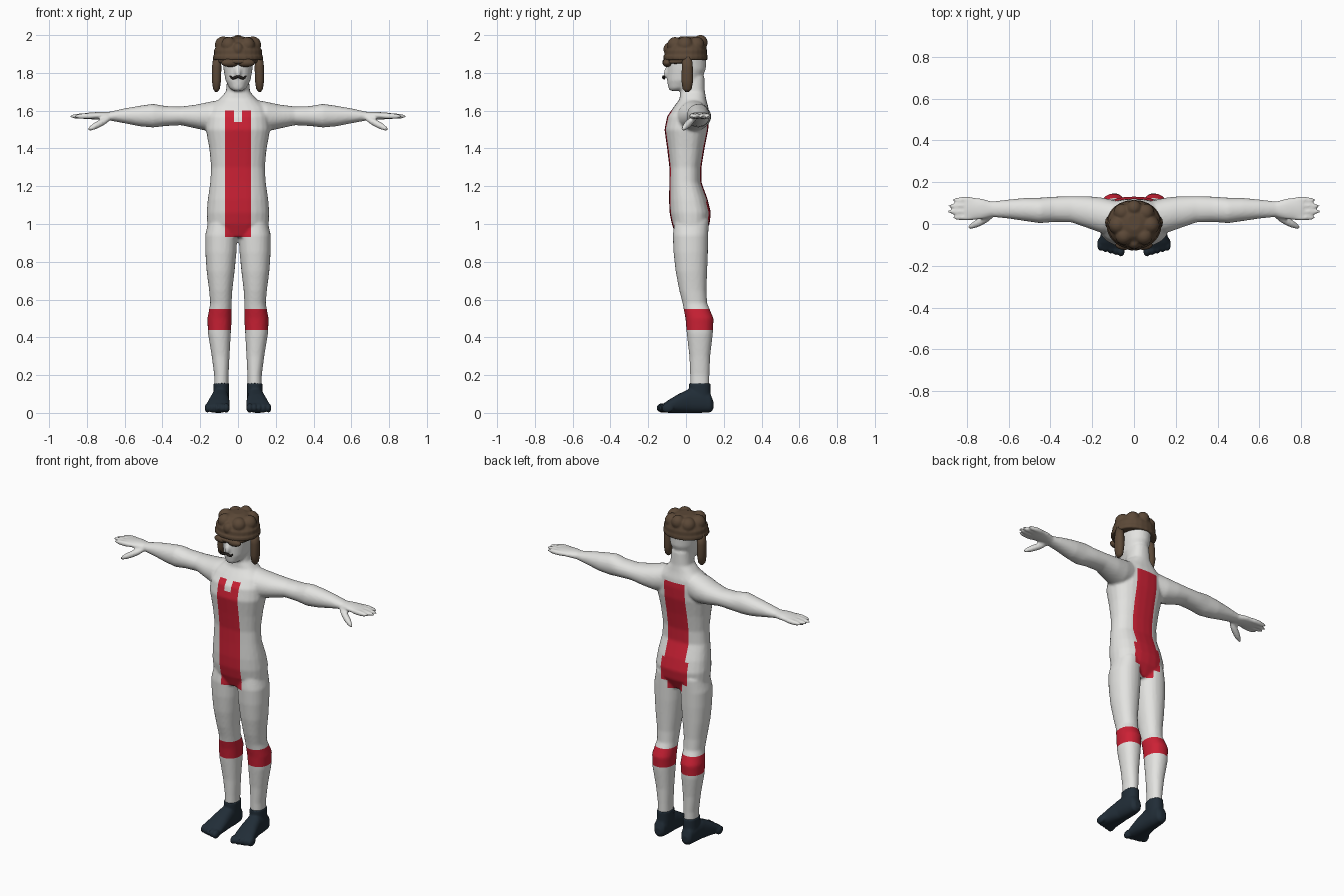
import bpy, bmesh, math
from mathutils import Vector, Matrix

if "Cube" in bpy.data.objects:
    bpy.data.objects.remove(bpy.data.objects["Cube"])


def material(name, rgb):
    m = bpy.data.materials.new(name)
    m.use_nodes = True
    m.diffuse_color = (*rgb, 1)
    m.node_tree.nodes["Principled BSDF"].inputs["Base Color"].default_value = (*rgb, 1)
    return m


white = material("suit white", (0.77, 0.77, 0.75))
red = material("suit red", (0.60, 0.015, 0.035))
navy = material("foot navy", (0.015, 0.026, 0.038))
brown = material("leather brown", (0.105, 0.065, 0.038))
black = material("moustache black", (0.02, 0.017, 0.015))


def loft(bm, axis, rings, side=1, sides=24, power=2.4):
    """Rounded sections along an axis; each ring is position, a min, a max, b min, b max."""
    loops = []
    for t, a0, a1, b0, b1 in rings:
        loop = []
        for i in range(sides):
            ang = math.tau * i / sides
            c, s = math.cos(ang), math.sin(ang)
            a = (a0 + a1) / 2 + (a1 - a0) / 2 * math.copysign(abs(c) ** (2 / power), c)
            b = (b0 + b1) / 2 + (b1 - b0) / 2 * math.copysign(abs(s) ** (2 / power), s)
            co = [a, b]
            co.insert(axis, t)
            loop.append(bm.verts.new((co[0] * side, co[1], co[2])))
        loops.append(loop)
    for lo, hi in zip(loops, loops[1:]):
        for i in range(sides):
            j = (i + 1) % sides
            bm.faces.new((lo[i], lo[j], hi[j], hi[i]))
    bm.faces.new(loops[0])
    bm.faces.new(loops[-1])


def ball(bm, centre, radii, rot=None):
    mat = Matrix.Translation(centre) @ (rot or Matrix()) @ Matrix.Diagonal((*radii, 1))
    bmesh.ops.create_uvsphere(bm, u_segments=16, v_segments=12, radius=1, matrix=mat)


def digit(bm, p, q, r):
    """Long rounded shape from p to q."""
    p, q = Vector(p), Vector(q)
    rot = (q - p).to_track_quat('Z', 'Y').to_matrix().to_4x4()
    ball(bm, (p + q) / 2, (r, r, (q - p).length / 2), rot)


def finish(name, bm, mats, voxel=0, smooth=3):
    """Turn a bmesh into an object, fusing its overlapping parts when a voxel size is given."""
    bmesh.ops.recalc_face_normals(bm, faces=bm.faces)
    mesh = bpy.data.meshes.new(name)
    bm.to_mesh(mesh)
    bm.free()
    ob = bpy.data.objects.new(name, mesh)
    bpy.context.collection.objects.link(ob)
    if voxel:
        fuse = ob.modifiers.new("fuse", 'REMESH')
        fuse.mode, fuse.voxel_size = 'VOXEL', voxel
        soft = ob.modifiers.new("soften", 'SMOOTH')
        soft.factor, soft.iterations = 0.5, smooth
        graph = bpy.context.evaluated_depsgraph_get()
        ob.data = bpy.data.meshes.new_from_object(ob.evaluated_get(graph))
        ob.modifiers.clear()
    ob.data.materials.clear()
    for m in mats:
        ob.data.materials.append(m)
    for p in ob.data.polygons:
        p.use_smooth = True
        p.material_index = 0
    return ob


# Body: torso, head, legs, arms and hands fused into one skin
bm = bmesh.new()
torso = [(.93, .09, -.05, .09), (1, .163, -.075, .125), (1.06, .166, -.087, .132),
         (1.13, .16, -.09, .115), (1.22, .147, -.088, .082), (1.3, .142, -.088, .082),
         (1.4, .152, -.1, .098), (1.5, .17, -.114, .118), (1.57, .165, -.1, .122),
         (1.62, .15, -.065, .118), (1.66, .1, -.035, .107), (1.7, .064, -.03, .1),
         (1.78, .056, -.03, .097)]
head = [(1.705, .025, -.085, -.03), (1.72, .045, -.094, .03), (1.76, .066, -.1, .08),
        (1.82, .077, -.1, .105), (1.88, .082, -.1, .108), (1.94, .07, -.08, .09)]
loft(bm, 2, [(z, -w, w, f, b) for z, w, f, b in torso])
loft(bm, 2, [(z, -w, w, f, b) for z, w, f, b in head], power=2.1)
digit(bm, (0, -.09, 1.84), (0, -.11, 1.775), .016)
leg = [(1.02, .02, .155, -.06, .12), (.94, .004, .174, -.07, .118), (.85, .008, .173, -.066, .116),
       (.75, .018, .166, -.055, .112), (.65, .03, .153, -.036, .108), (.58, .034, .147, -.018, .112),
       (.5, .033, .162, -.003, .146), (.42, .038, .159, .004, .142), (.3, .045, .139, .018, .128),
       (.2, .05, .126, .022, .124), (.1, .052, .126, .024, .122)]
arm = [(.08, -.03, .11, 1.5, 1.66), (.15, -.045, .126, 1.49, 1.647), (.22, -.02, .133, 1.505, 1.632),
       (.3, .008, .133, 1.523, 1.622), (.38, .01, .131, 1.519, 1.624), (.45, .004, .126, 1.511, 1.636),
       (.52, .014, .125, 1.517, 1.626), (.6, .026, .117, 1.533, 1.612), (.68, .034, .108, 1.548, 1.594),
       (.73, .022, .122, 1.553, 1.594), (.81, .015, .132, 1.555, 1.588)]
for side in (1, -1):
    loft(bm, 2, leg, side, power=2.2)
    loft(bm, 0, arm, side, power=2.1)
    for i, tip in enumerate((.87, .895, .89, .87)):
        y = .031 + .028 * i
        digit(bm, (.74 * side, y, 1.572), (tip * side, y, 1.57), .015)
    digit(bm, (.67 * side, .045, 1.565), (.795 * side, -.02, 1.498), .019)
body = finish("body_suit", bm, [white, red], 0.008)


def is_red(c):
    """Calf bands, chest stripe with a collar notch, back stripe and seat."""
    x, z = abs(c.x), c.z
    if .44 < z < .55:
        return True
    if not .93 < z < 1.6:
        return False
    if c.y < .02:
        return x < .07 and not (x < .022 and z > 1.54)
    if z < .98:
        return x < .05
    return x < (.09 if z < 1.12 else .07)


# Cut crisp colour borders into the suit
bm = bmesh.new()
bm.from_mesh(body.data)
cuts = [(0, s * v) for v in (.022, .05, .07, .09) for s in (1, -1)]
cuts += [(2, v) for v in (.44, .55, .93, .98, 1.12, 1.54, 1.6)]
for axis, v in cuts:
    axis_dir = Vector((axis == 0, 0, axis == 2))
    bmesh.ops.bisect_plane(bm, geom=bm.verts[:] + bm.edges[:] + bm.faces[:], dist=1e-5,
                           plane_co=axis_dir * v, plane_no=axis_dir)
for f in bm.faces:
    f.material_index = int(is_red(f.calc_center_median()))
bm.to_mesh(body.data)
bm.free()

# Feet with toes and ankle cuffs
foot = [(.145, .075, .112, .02, .06), (.13, .058, .128, .003, .1), (.08, .05, .136, 0, .125),
        (.02, .048, .142, 0, .128), (-.04, .044, .157, 0, .1), (-.09, .044, .17, 0, .07),
        (-.125, .05, .166, .004, .045)]
cuff = [(.05, .05, .134, .02, .135), (.11, .047, .131, .016, .13), (.157, .046, .13, .016, .13)]
for side, name in ((1, "left_foot"), (-1, "right_foot")):
    bm = bmesh.new()
    loft(bm, 1, foot, side)
    loft(bm, 2, cuff, side, power=2.2)
    for i in range(5):
        x = (.062 + .025 * i) * side
        ball(bm, (x, -.125 + .007 * i, .026), (.018 - .001 * i, .032, .025))
    finish(name, bm, [navy], 0.006, 2)

# Padded leather helmet with rim and domed pads
bm = bmesh.new()
dome = [(1.875, .127, -.115, .112), (1.92, .127, -.112, .112), (1.955, .104, -.09, .1),
        (1.98, .07, -.062, .08), (1.992, .03, -.03, .045)]
rim = [(1.868, .132, -.12, .115), (1.89, .132, -.12, .115)]
for shape in (dome, rim):
    loft(bm, 2, [(z, -w, w, f, b) for z, w, f, b in shape], power=2.1)
ball(bm, (0, .077, 1.96), (.038, .038, .041))
ball(bm, (0, -.09, 1.925), (.03, .03, .035))
for side in (1, -1):
    for x, y, r in ((.055, .055, .043), (.078, -.005, .045), (.048, -.058, .042)):
        ball(bm, (x * side, y, 1.948), (r, r, r))
finish("helmet", bm, [brown], 0.006, 2)

# Hanging ear flaps
for side, name in ((1, "left_ear_flap"), (-1, "right_ear_flap")):
    bm = bmesh.new()
    flap = [(1.7, .108, .122, -.004, .016), (1.715, .096, .132, -.018, .03),
            (1.76, .09, .138, -.024, .038), (1.83, .088, .138, -.022, .036),
            (1.89, .092, .13, -.018, .03)]
    loft(bm, 2, flap, side, power=2.2)
    finish(name, bm, [brown])

# Goggles: two lenses, bridge and side straps
bm = bmesh.new()
for side in (1, -1):
    ball(bm, (.043 * side, -.1, 1.853), (.046, .024, .022))
    digit(bm, (.07 * side, -.095, 1.858), (.1 * side, .02, 1.868), .014)
digit(bm, (-.05, -.112, 1.86), (.05, -.112, 1.86), .012)
finish("goggles", bm, [brown])

# Curled moustache
bm = bmesh.new()
for side in (1, -1):
    digit(bm, (-.004 * side, -.121, 1.783), (.034 * side, -.115, 1.768), .008)
    digit(bm, (.028 * side, -.116, 1.767), (.044 * side, -.113, 1.785), .005)
finish("moustache", bm, [black])
